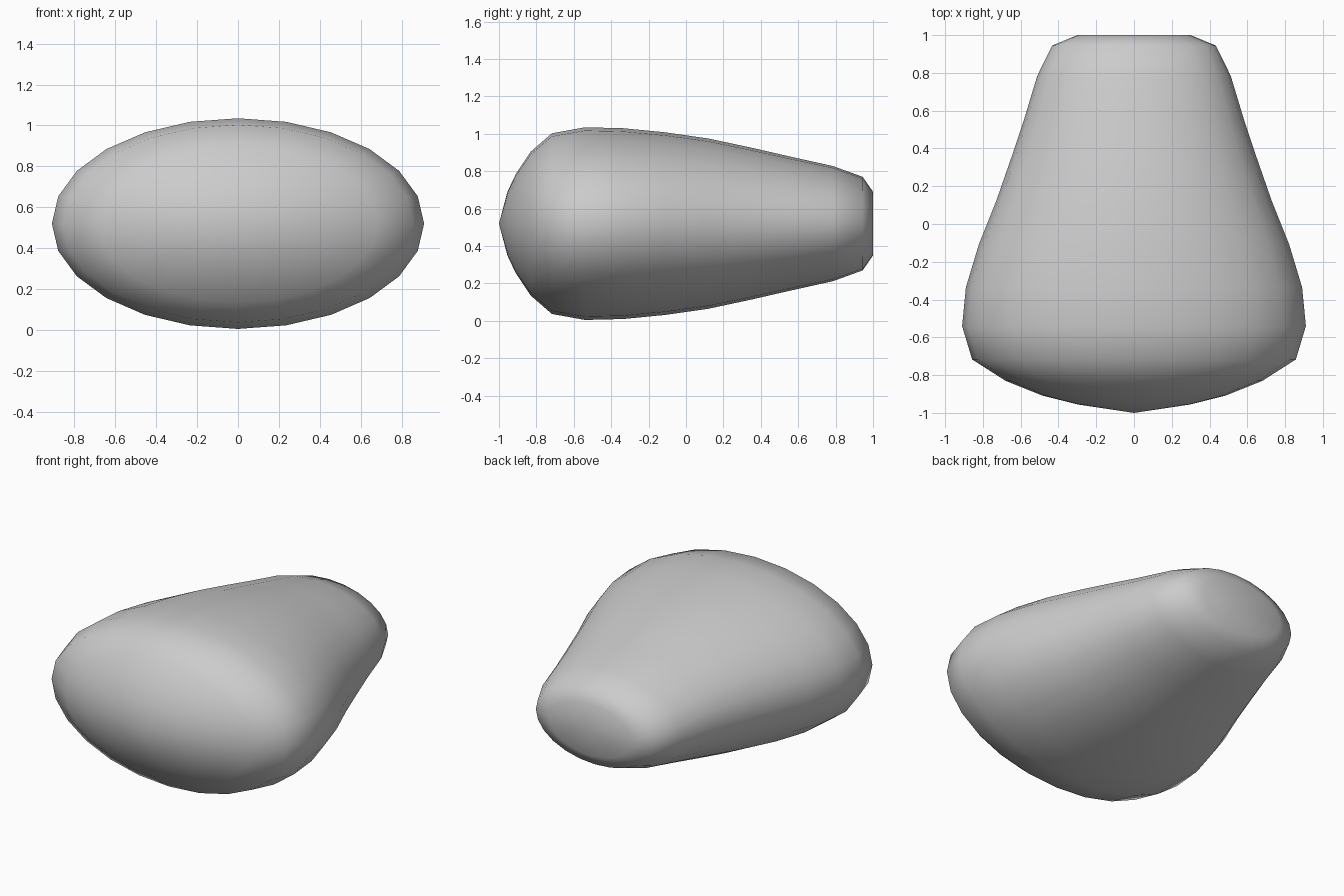
import bpy, bmesh, math

if "Cube" in bpy.data.objects:
    bpy.data.objects.remove(bpy.data.objects["Cube"])

SIDES = 24
CENTRE_Z = 0.52

# Cross-sections from front to back: y, half width, half height
SECTIONS = [
    (-0.955, 0.30, 0.17), (-0.91, 0.48, 0.265), (-0.83, 0.68, 0.385),
    (-0.717, 0.857, 0.483), (-0.54, 0.91, 0.515), (-0.335, 0.89, 0.51),
    (-0.11, 0.822, 0.488), (0.12, 0.73, 0.455), (0.35, 0.65, 0.406),
    (0.55, 0.583, 0.36), (0.785, 0.512, 0.308), (0.945, 0.433, 0.25),
    (1.0, 0.30, 0.17),
]

bm = bmesh.new()


def ring(y, rx, rz):
    return [bm.verts.new((rx * math.cos(a), y, CENTRE_Z + rz * math.sin(a)))
            for a in (2 * math.pi * i / SIDES for i in range(SIDES))]


def fan(loop, y):
    tip = bm.verts.new((0, y, CENTRE_Z))
    for i in range(SIDES):
        bm.faces.new((loop[i], loop[(i + 1) % SIDES], tip))


# Skin the oval sections into a tapered body
rings = [ring(*s) for s in SECTIONS]
for a, b in zip(rings, rings[1:]):
    for i in range(SIDES):
        j = (i + 1) % SIDES
        bm.faces.new((a[i], a[j], b[j], b[i]))

# Pointed front and flat back end
fan(rings[0], -1.0)
fan(rings[-1], 1.0)

bmesh.ops.recalc_face_normals(bm, faces=bm.faces)
for f in bm.faces:
    f.smooth = True

mesh = bpy.data.meshes.new("tapered_body")
bm.to_mesh(mesh)
bm.free()
body = bpy.data.objects.new("tapered_body", mesh)
bpy.context.collection.objects.link(body)
